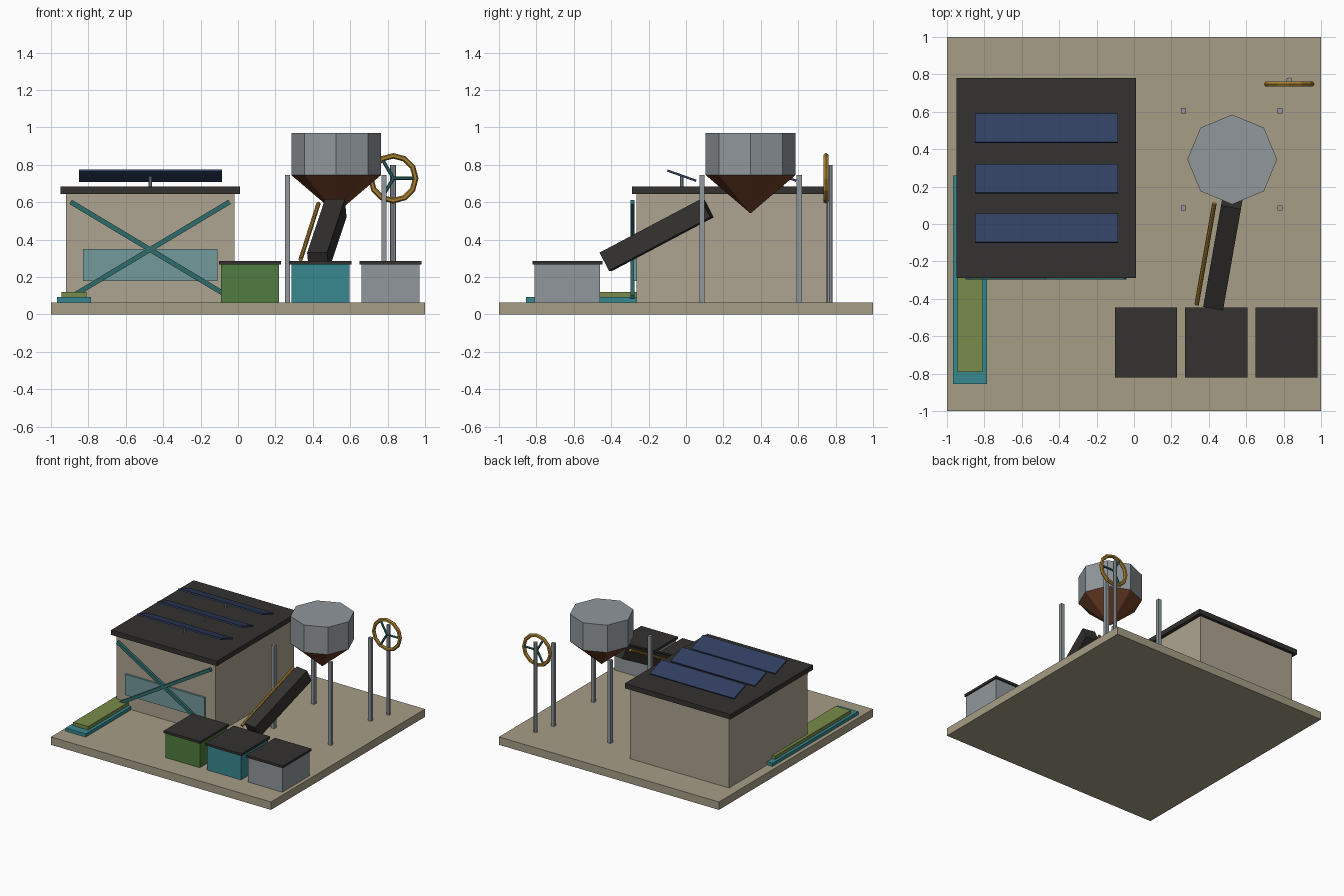
import bpy, math
from mathutils import Vector, Matrix

if "Cube" in bpy.data.objects:
    bpy.data.objects.remove(bpy.data.objects["Cube"])

def mat(name, r, g, b):
    m = bpy.data.materials.new(name)
    m.diffuse_color = (r, g, b, 1)
    m.use_nodes = True
    m.node_tree.nodes["Principled BSDF"].inputs["Base Color"].default_value = m.diffuse_color
    return m

SAND = mat("sand", .38, .34, .24)
WALL = mat("wall", .42, .37, .28)
DARK = mat("charcoal", .035, .032, .03)
SOLAR = mat("solar_blue", .03, .05, .12)
TEAL = mat("teal", .04, .25, .28)
DEEP = mat("deep_teal", .03, .15, .15)
GLASS = mat("glass", .17, .32, .33)
LEAF = mat("leaf", .19, .26, .07)
GREEN = mat("green", .08, .2, .05)
RUST = mat("rust", .16, .05, .02)
GOLD = mat("gold", .4, .22, .03)
STEEL = mat("steel", .28, .31, .33)

def finish(name, m):
    o = bpy.context.object
    o.name = name
    o.data.materials.append(m)
    return o

def block(name, m, center, size, rot=(0, 0, 0)):
    bpy.ops.mesh.primitive_cube_add(size=1, location=center, rotation=rot)
    o = finish(name, m)
    o.scale = size
    return o

def box(name, m, x, y, z):
    """Axis-aligned box from (min, max) ranges."""
    return block(name, m, [(r[0] + r[1]) / 2 for r in (x, y, z)],
                 [r[1] - r[0] for r in (x, y, z)])

def rod(name, m, a, b, r, sides=8):
    a, b = Vector(a), Vector(b)
    d = b - a
    bpy.ops.mesh.primitive_cylinder_add(vertices=sides, radius=r, depth=d.length,
        location=(a + b) / 2, rotation=d.to_track_quat('Z', 'Y').to_euler())
    return finish(name, m)

G = .065  # ground level on top of the slab

# Slab and building
box("base_slab", SAND, (-1, 1), (-1, 1), (0, G))
box("building_walls", WALL, (-.92, -.02), (-.265, .755), (G, .645))
box("building_roof", DARK, (-.95, .01), (-.29, .78), (.645, .685))
box("front_window", GLASS, (-.83, -.11), (-.28, -.26), (.18, .35))

# Crossed braces on the front wall
for side in (-1, 1):
    block(f"cross_brace_{side}", DEEP, (-.47, -.287, .347), (.99, .022, .026),
          (0, side * math.atan2(.51, .85), 0))

# Tilted solar panels on short posts
for i, y in enumerate((-.0225, .2425, .5125)):
    block(f"solar_panel_{i}", SOLAR, (-.4675, y, .742), (.765, .163, .012),
          (math.radians(-19.5), 0, 0))
    rod(f"panel_post_{i}", STEEL, (-.47, y, .68), (-.47, y, .74), .009)

# Planter beside the building
box("planter_tray", TEAL, (-.968, -.785), (-.855, .26), (G, .092))
box("planter_greens", LEAF, (-.945, -.81), (-.79, .195), (.092, .12))

# Three lidded bins
for i, (x, m) in enumerate(((.065, GREEN), (.44, TEAL), (.815, STEEL))):
    box(f"bin_{i}", m, (x - .155, x + .155), (-.81, -.46), (G, .27))
    box(f"bin_lid_{i}", DARK, (x - .166, x + .166), (-.82, -.447), (.268, .287))

# Octagonal hopper on four legs
HX, HY = .525, .345
bpy.ops.mesh.primitive_cylinder_add(vertices=8, radius=.24, depth=.225, location=(HX, HY, .8575))
finish("hopper_drum", STEEL)
bpy.ops.mesh.primitive_cone_add(vertices=8, radius1=.24, radius2=0, depth=.205,
                                location=(HX, HY, .6425), rotation=(math.pi, 0, 0))
finish("hopper_cone", RUST)
for sx in (-1, 1):
    for sy in (-1, 1):
        block(f"hopper_leg_{sx}_{sy}", STEEL, (HX - .002 + sx * .258, HY + sy * .26, (G + .745) / 2),
              (.028, .028, .745 - G))

# Inclined conveyor and its side rail
block("conveyor", DARK, (.475, -.157, .425), (.108, .62, .11),
      (math.radians(27.5), 0, math.radians(-10)))
rod("conveyor_rail", GOLD, (.335, -.43, .295), (.43, .11, .592), .012)

# Spoked wheel on a post
W = Vector((.83, .748, .728))
bpy.ops.mesh.primitive_torus_add(major_segments=12, minor_segments=6, major_radius=.12,
                                 minor_radius=.015, location=W, rotation=(math.pi / 2, 0, 0))
finish("wheel_rim", GOLD)
for i in range(3):
    a = i * math.tau / 3
    rod(f"wheel_spoke_{i}", DEEP, W, W + Vector((math.cos(a), 0, math.sin(a))) * .118, .009, 6)
rod("wheel_post", STEEL, (.83, .768, G), (.83, .768, .8), .016)
